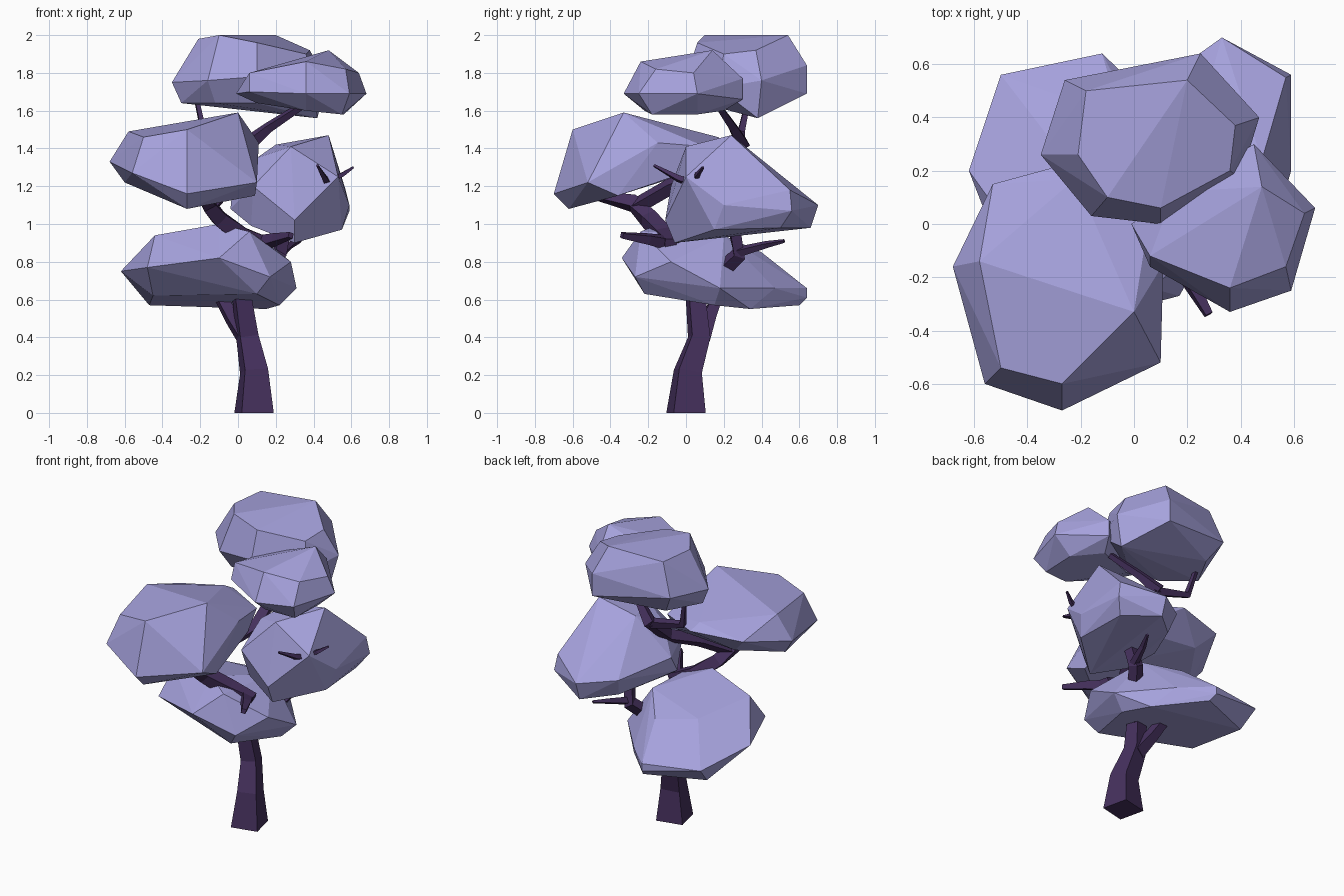
import bpy, bmesh, math
from mathutils import Vector


def material(name, color):
    m = bpy.data.materials.new(name)
    m.diffuse_color = color
    return m


LEAF = material("lavender_leaf", (0.38, 0.36, 0.72, 1))
BARK = material("purple_bark", (0.06, 0.03, 0.11, 1))


def finish(name, bm, mat):
    bmesh.ops.recalc_face_normals(bm, faces=bm.faces)
    me = bpy.data.meshes.new(name)
    bm.to_mesh(me)
    bm.free()
    me.materials.append(mat)
    bpy.context.collection.objects.link(bpy.data.objects.new(name, me))


def foliage(name, crown, rim, base):
    """Faceted leaf clump: hull around a crown, a rim and a base ring."""
    bm = bmesh.new()
    for p in crown + rim + base:
        bm.verts.new(p)
    hull = bmesh.ops.convex_hull(bm, input=bm.verts)
    loose = {v for v in hull["geom_interior"] + hull["geom_unused"]
             if isinstance(v, bmesh.types.BMVert)}
    bmesh.ops.delete(bm, geom=list(loose), context="VERTS")
    bmesh.ops.dissolve_limit(bm, angle_limit=math.radians(4),
                             verts=bm.verts, edges=bm.edges)
    finish(name, bm, LEAF)


def limb(name, path, sides=4, turn=-32):
    """Tapered limb through (x, y, z, radius) points."""
    bm = bmesh.new()
    pts = [Vector(p[:3]) for p in path]
    rings = []
    for i, p in enumerate(path):
        d = pts[min(i + 1, len(pts) - 1)] - pts[max(i - 1, 0)]
        if p[2] == 0:
            d = Vector((0, 0, 1))
        q = Vector((0, 0, 1)).rotation_difference(d)
        ring = []
        for k in range(sides):
            a = math.tau * k / sides + math.radians(turn)
            ring.append(bm.verts.new(pts[i] + q @ Vector((math.cos(a), math.sin(a), 0)) * p[3]))
        rings.append(ring)
    for r, s in zip(rings, rings[1:]):
        for k in range(sides):
            n = (k + 1) % sides
            bm.faces.new((r[k], r[n], s[n], s[k]))
    bm.faces.new(rings[0])
    bm.faces.new(rings[-1])
    finish(name, bm, BARK)


# Top clump
foliage("top_foliage",
        [(-.21, .26, 1.98), (-.18, .5, 1.98), (.2, .54, 2), (.38, .37, 1.92),
         (.36, .2, 1.9), (.1, .06, 1.96), (-.1, .1, 2)],
        [(-.35, .26, 1.75), (-.26, .54, 1.77), (.25, .64, 1.84), (.25, .64, 1.69),
         (.47, .4, 1.76), (.4, .17, 1.72), (.1, 0, 1.78), (-.16, .03, 1.76)],
        [(-.3, .25, 1.64), (-.18, .47, 1.64), (.42, .38, 1.56), (.1, .08, 1.64), (-.12, .1, 1.64)])

# Small clump at upper right
foliage("upper_right_foliage",
        [(.06, -.12, 1.8), (.36, -.24, 1.86), (.48, .14, 1.92), (.15, .12, 1.8),
         (.64, .04, 1.8), (.57, -.16, 1.82)],
        [(-.01, 0, 1.69), (.06, -.16, 1.7), (.36, -.33, 1.69), (.59, -.25, 1.69),
         (.68, .06, 1.69), (.45, .3, 1.77), (.45, .3, 1.66)],
        [(.36, -.22, 1.6), (.55, -.18, 1.58), (.56, .06, 1.58), (.4, .2, 1.6), (.1, .05, 1.64)])

# Wide clump at front left
foliage("front_left_foliage",
        [(-.58, -.14, 1.49), (-.5, -.54, 1.46), (-.27, -.6, 1.5), (0, -.33, 1.59),
         (0, 0, 1.47), (-.22, .17, 1.46)],
        [(-.68, -.16, 1.33), (-.56, -.6, 1.27), (-.27, -.7, 1.16), (.1, -.52, 1.22),
         (.11, -.15, 1.43), (.07, .1, 1.41), (-.2, .24, 1.42), (-.53, .15, 1.4)],
        [(-.27, -.62, 1.08), (.09, -.36, 1.15), (-.6, -.2, 1.22), (.06, .02, 1.28),
         (-.42, .08, 1.29)])

# Clump at right
foliage("right_foliage",
        [(.48, .24, 1.47), (.28, 0, 1.41), (.1, .1, 1.35), (.2, .25, 1.42)],
        [(.53, .0, 1.25), (.59, .2, 1.1), (.57, .55, 1.18), (.59, .56, 1.07),
         (.33, .7, 1.1), (.12, .55, 1.12), (-.03, .2, 1.18), (-.04, .15, 1.08),
         (.08, -.08, 1.2), (.3, -.11, 1.02)],
        [(.3, -.06, .9), (.07, .02, .99), (.55, .15, .97), (.53, .5, .98),
         (.33, .66, .98), (.15, .5, 1)])

# Tilted clump low at the back left
foliage("lower_foliage",
        [(-.44, -.05, .94), (-.1, -.14, 1), (.06, -.24, .96), (.11, .2, .94),
         (-.3, .3, .88), (-.05, .4, .85)],
        [(-.62, .2, .75), (-.5, .56, .68), (-.12, .64, .66), (-.12, .64, .61),
         (.06, .47, .66), (.31, .18, .66), (.28, -.08, .8), (.17, -.27, .72),
         (-.1, -.34, .82), (-.48, -.16, .77)],
        [(-.47, .45, .57), (.15, .34, .55), (.22, .15, .57), (-.1, .6, .57),
         (.1, -.22, .63), (-.45, .02, .62)])

# Trunk and main limbs
limb("trunk", [(.085, 0, 0, .123), (.085, .01, .22, .088), (.05, .07, .4, .07),
               (.02, .05, .62, .062), (.06, -.02, .8, .06), (.12, -.08, .9, .055)])
limb("low_left_branch", [(.05, .08, .38, .055), (-.03, .12, .5, .045), (-.12, .18, .66, .035)])
limb("front_branch", [(.17, -.08, .89, .045), (.02, -.12, .94, .06), (-.1, -.2, 1.03, .055),
                      (-.16, -.28, 1.11, .05), (-.2, -.52, 1.16, .022)])
limb("upper_branch", [(-.15, -.27, 1.09, .045), (-.05, -.08, 1.2, .045), (.05, .12, 1.28, .045),
                      (.07, .29, 1.43, .04)])
limb("right_branch", [(.05, .06, .62, .05), (.22, .28, .84, .045), (.25, .25, 1.0, .04)])
limb("top_right_branch", [(.05, .3, 1.42, .045), (.16, .25, 1.51, .03), (.36, .16, 1.64, .02)])
limb("top_left_branch", [(.06, .28, 1.42, .035), (-.18, .29, 1.48, .025), (-.22, .33, 1.66, .015)])

# Bare twigs
for name, path in {
    "front_twig": [(.13, -.1, .9, .045), (.2, -.2, .92, .035), (.28, -.34, .94, .02)],
    "back_twig": [(.23, .27, .85, .03), (.28, .42, .89, .02), (.33, .52, .91, .01)],
    "right_twig": [(.48, .05, 1.21, .025), (.46, -.04, 1.24, .02), (.42, -.17, 1.31, .008)],
    "far_right_twig": [(.48, .05, 1.23, .018), (.55, .06, 1.26, .016), (.61, .09, 1.3, .008)],
}.items():
    limb(name, path)
